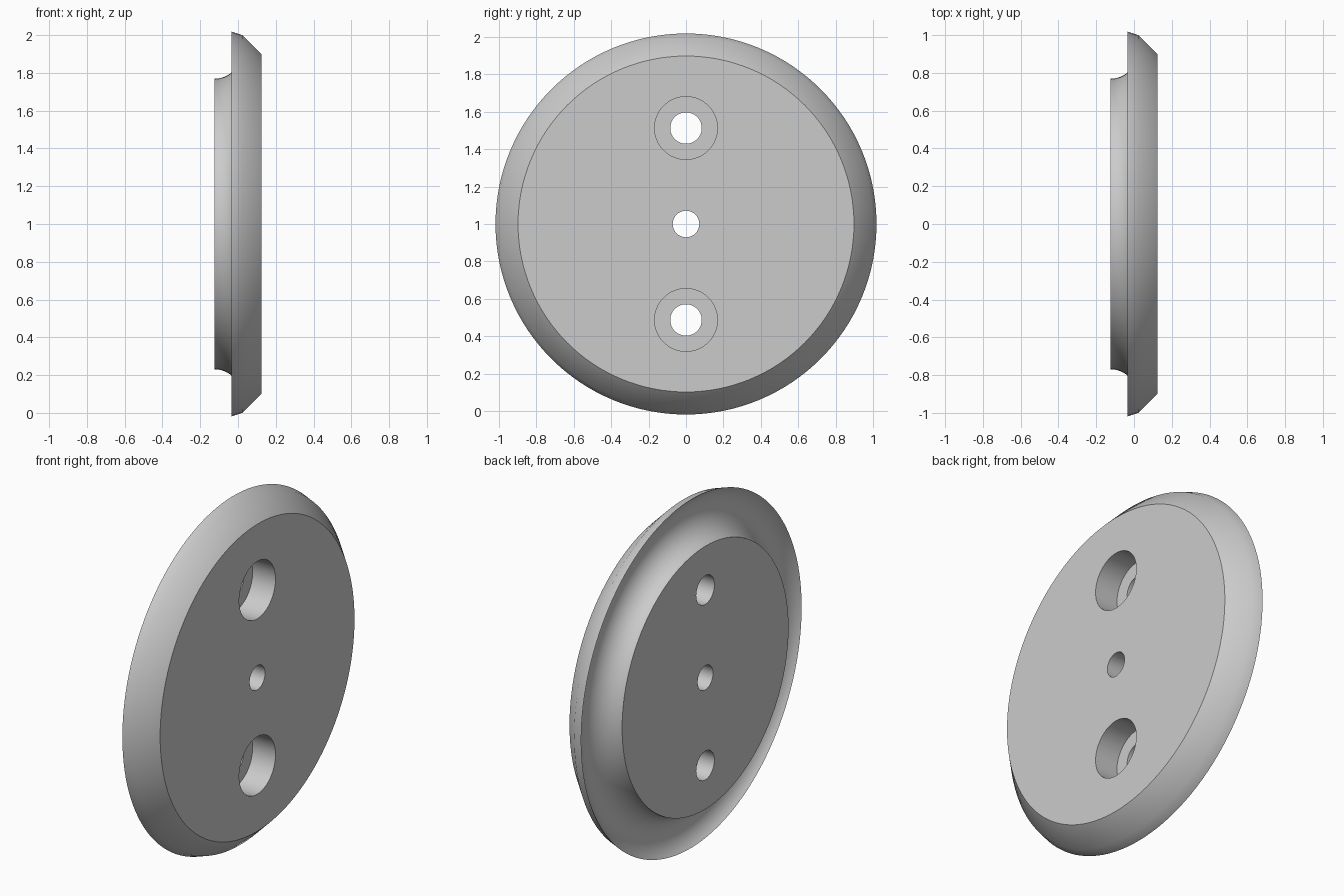
import bpy, bmesh, math
from mathutils import Vector

cube = bpy.data.objects.get("Cube")
if cube:
    bpy.data.objects.remove(cube, do_unlink=True)

HALF = 0.125      # half thickness of the plate
SPACING = 0.513   # screw hole distance from the centre

grey = bpy.data.materials.new("plain grey")
grey.use_nodes = True
colour = (0.6, 0.6, 0.6, 1)
grey.diffuse_color = colour
grey.node_tree.nodes["Principled BSDF"].inputs["Base Color"].default_value = colour


def lathe(name, profile, z, segments):
    """Spin (x, radius) points about an axis along x, then cap both ends."""
    bm = bmesh.new()
    verts = [bm.verts.new((x, 0, r)) for x, r in profile]
    edges = [bm.edges.new(pair) for pair in zip(verts, verts[1:])]
    bmesh.ops.spin(bm, geom=verts + edges, cent=(0, 0, 0), axis=(1, 0, 0),
                   angle=math.tau, steps=segments)
    bmesh.ops.remove_doubles(bm, verts=bm.verts[:], dist=1e-5)
    bmesh.ops.holes_fill(bm, edges=[e for e in bm.edges if e.is_boundary], sides=0)
    bmesh.ops.recalc_face_normals(bm, faces=bm.faces[:])
    bmesh.ops.translate(bm, verts=bm.verts[:], vec=Vector((0, 0, z)))
    mesh = bpy.data.meshes.new(name)
    bm.to_mesh(mesh)
    bm.free()
    mesh.materials.append(grey)
    obj = bpy.data.objects.new(name, mesh)
    bpy.context.collection.objects.link(obj)
    return obj


# Plate: round groove behind the rim, thin rim band, chamfer on the open face
cove_radius, cove_centre = 0.141, 0.91
end = math.pi - math.asin((1 - cove_centre) / cove_radius)
steps = 24
profile = []
for i in range(steps + 1):
    a = end * i / steps
    profile.append((-HALF + cove_radius * math.sin(a),
                    cove_centre - cove_radius * math.cos(a)))
profile += [(0.023, 1), (HALF, 0.898)]
plate = lathe("round_plate", profile, 1, 128)

# Hole cutters: plain centre hole and two counterbored screw holes
cutters = [lathe("centre_hole_cutter", [(-0.3, 0.071), (0.3, 0.071)], 1, 48)]
bore = [(-0.3, 0.084), (-0.023, 0.084), (-0.023, 0.168), (0.3, 0.168)]
for side, name in ((1, "upper"), (-1, "lower")):
    cutters.append(lathe(name + "_hole_cutter", bore, 1 + side * SPACING, 64))

bpy.ops.object.select_all(action='DESELECT')
bpy.context.view_layer.objects.active = plate
plate.select_set(True)
for cutter in cutters:
    cutter.hide_render = True
    mod = plate.modifiers.new(cutter.name, 'BOOLEAN')
    mod.operation = 'DIFFERENCE'
    mod.solver = 'EXACT'
    mod.object = cutter
    bpy.ops.object.modifier_apply(modifier=mod.name)
    bpy.data.objects.remove(cutter, do_unlink=True)

bpy.ops.object.shade_smooth_by_angle(angle=math.radians(30))
